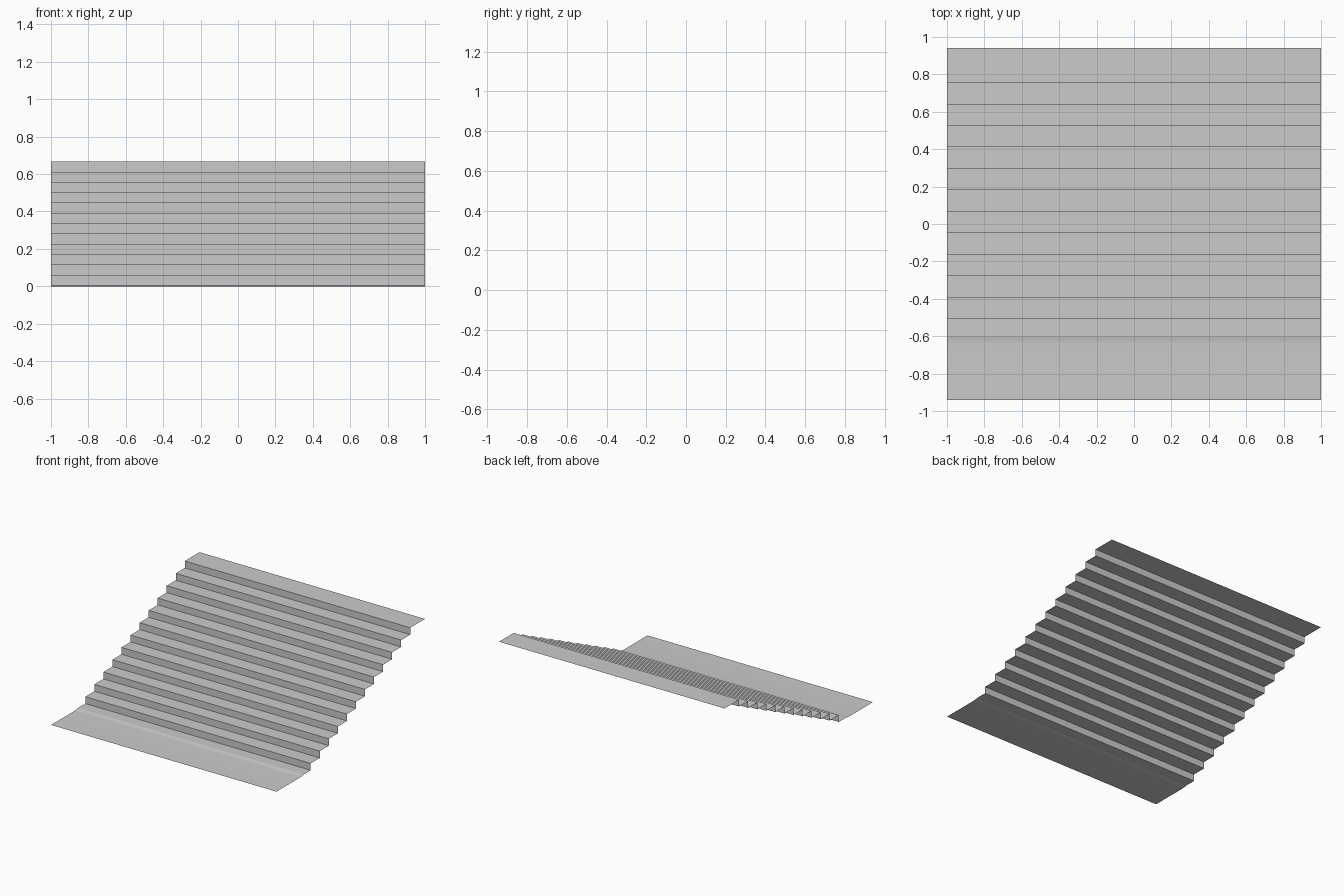
import bpy, bmesh, math

if "Cube" in bpy.data.objects:
    bpy.data.objects.remove(bpy.data.objects["Cube"])

# Side profile (y, z): lower landing with a small curved lip
profile = [(-0.94, 0.0), (-0.645, 0.0), (-0.62, 0.0012), (-0.60, 0.006)]

# Twelve equal steps
STEPS, FIRST_Y, RUN, RISE = 12, -0.507, 0.1147, 0.0551
z = 0.006
for i in range(STEPS):
    y = FIRST_Y + i * RUN
    profile += [(y, z), (y, z + RISE)]
    z += RISE

# Upper landing
profile.append((0.94, z))

# Sweep the profile across the width as a thin open sheet
bm = bmesh.new()
left = [bm.verts.new((-1, y, z)) for y, z in profile]
right = [bm.verts.new((1, y, z)) for y, z in profile]
for i in range(len(profile) - 1):
    bm.faces.new((left[i], right[i], right[i + 1], left[i + 1]))
mesh = bpy.data.meshes.new("stair_sheet")
bm.to_mesh(mesh)
bm.free()
stairs = bpy.data.objects.new("stair_sheet", mesh)
bpy.context.collection.objects.link(stairs)

# Smooth the lip, keep the step edges crisp
bpy.context.view_layer.objects.active = stairs
stairs.select_set(True)
bpy.ops.object.shade_smooth_by_angle(angle=math.radians(12))
